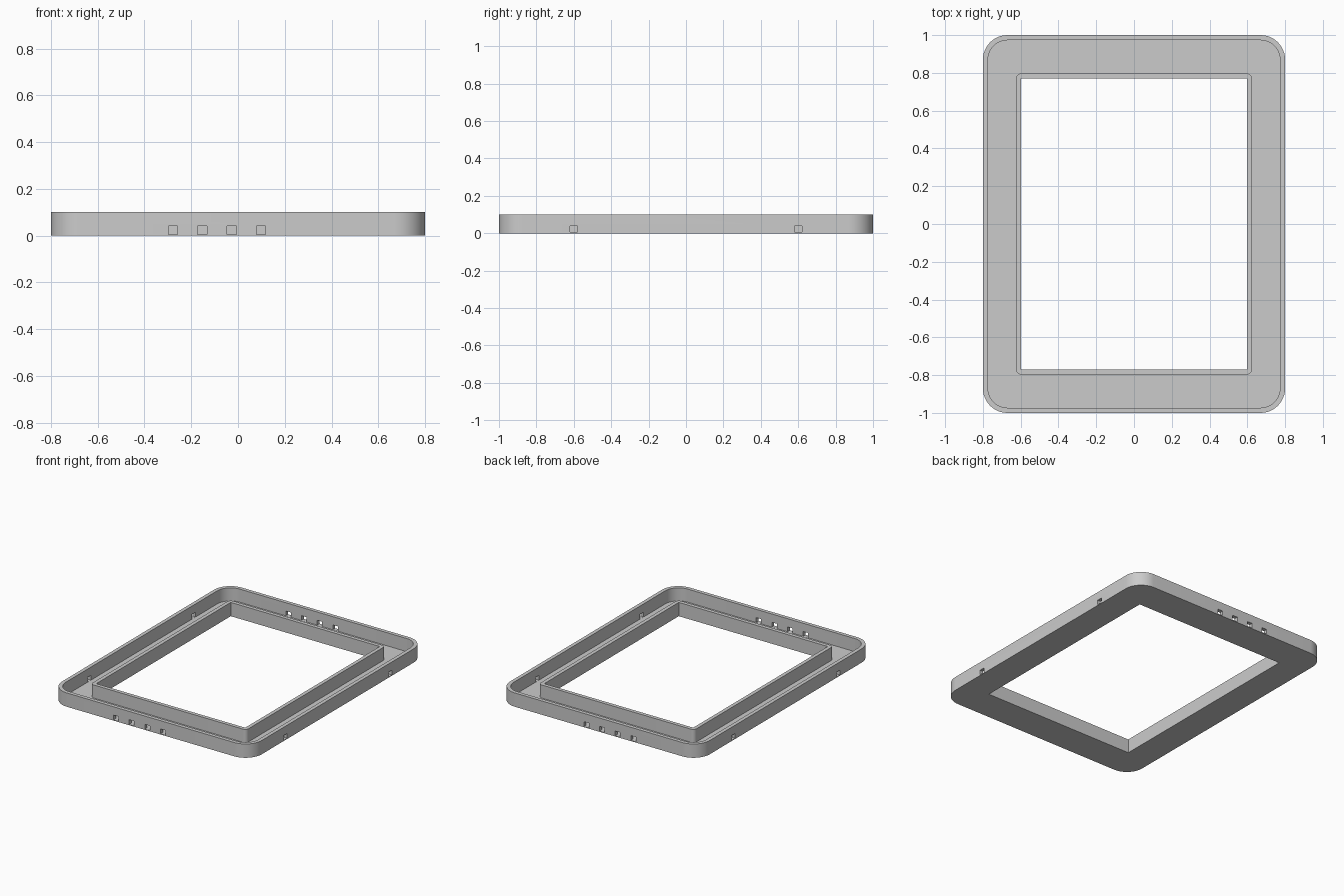
import bpy, bmesh
from math import cos, sin, pi
from mathutils import Matrix

if "Cube" in bpy.data.objects:
    bpy.data.objects.remove(bpy.data.objects["Cube"])

HX, HY, H = 0.8, 1.0, 0.1      # outer half sizes and height
WALL, FLOOR = 0.027, 0.005
OX, OY = 0.597, 0.77           # half sizes of the opening
SEG = 12


def rounded_loop(bm, hx, hy, r, z):
    """Ring of vertices along a rounded rectangle."""
    ring = []
    for k, (sx, sy) in enumerate(((1, 1), (-1, 1), (-1, -1), (1, -1))):
        for i in range(SEG + 1):
            a = pi / 2 * (k + i / SEG)
            ring.append(bm.verts.new((sx * (hx - r) + r * cos(a),
                                      sy * (hy - r) + r * sin(a), z)))
    return ring


def finish(bm, name):
    bmesh.ops.remove_doubles(bm, verts=bm.verts, dist=1e-5)
    bmesh.ops.recalc_face_normals(bm, faces=bm.faces)
    mesh = bpy.data.meshes.new(name)
    bm.to_mesh(mesh)
    bm.free()
    ob = bpy.data.objects.new(name, mesh)
    bpy.context.collection.objects.link(ob)
    return ob


# channel-shaped frame: outer wall, thin floor, inner wall
outer = (HX, HY, 0.13)
outer_in = (HX - WALL, HY - WALL, 0.13 - WALL)
inner_out = (OX + WALL, OY + WALL, WALL)
opening = (OX, OY, 0.0)
profile = [(outer, 0), (outer, H), (outer_in, H), (outer_in, FLOOR),
           (inner_out, FLOOR), (inner_out, H), (opening, H), (opening, 0)]
bm = bmesh.new()
rings = [rounded_loop(bm, *shape, z) for shape, z in profile]
for a, b in zip(rings, rings[1:] + rings[:1]):
    n = len(a)
    for i in range(n):
        j = (i + 1) % n
        bm.faces.new((a[i], a[j], b[j], b[i]))
frame = finish(bm, "channel_frame")

# square holes through the outer wall, on all four sides
Z0, Z1, W = FLOOR + 0.0005, 0.04, 0.04
DEPTH = 0.08
holes = []
for s in (-1, 1):
    holes += [(-0.278 + 0.1255 * i, s * (HY - WALL / 2), W, DEPTH) for i in range(4)]
    holes += [(s * (HX - WALL / 2), y, DEPTH, W) for y in (-0.6, 0.6)]
bm = bmesh.new()
for x, y, w, d in holes:
    bmesh.ops.create_cube(bm, size=1, matrix=Matrix.Translation((x, y, (Z0 + Z1) / 2))
                          @ Matrix.Diagonal((w, d, Z1 - Z0, 1)))
cutter = finish(bm, "hole_cutter")
cutter.hide_render = True

cut = frame.modifiers.new("wall_holes", 'BOOLEAN')
cut.operation = 'DIFFERENCE'
cut.solver = 'EXACT'
cut.object = cutter
bpy.context.view_layer.objects.active = frame
frame.select_set(True)
cutter.select_set(False)
bpy.ops.object.modifier_apply(modifier=cut.name)
bpy.data.objects.remove(cutter)

bpy.ops.object.shade_smooth_by_angle()
